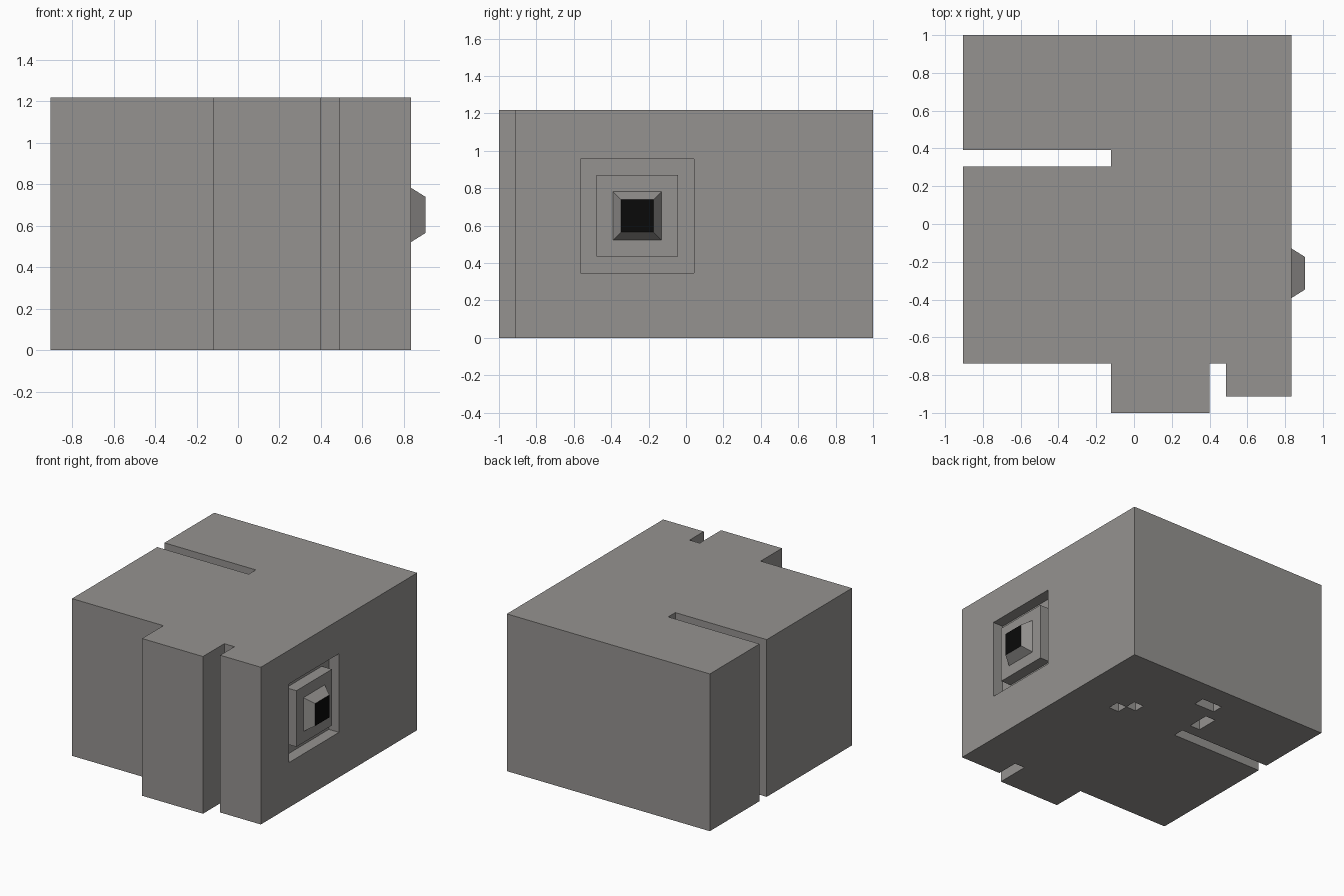
import bpy, bmesh

if "Cube" in bpy.data.objects:
    bpy.data.objects.remove(bpy.data.objects["Cube"])

U = 2 / 23                      # the model sits on a square grid, 23 units long
X0, Y0 = -10.4 * U, -11.5 * U   # grid origin (front left corner)


def material(name, rgb):
    m = bpy.data.materials.new(name)
    m.diffuse_color = (*rgb, 1)
    m.use_nodes = True
    m.node_tree.nodes["Principled BSDF"].inputs["Base Color"].default_value = m.diffuse_color
    return m


GREY = material("warm_grey", (0.30, 0.29, 0.28))
BLACK = material("black", (0.003, 0.003, 0.003))


def to_world(p):
    return (X0 + p[0] * U, Y0 + p[1] * U, p[2] * U)


def loft(name, bottom, top, mats=(GREY,)):
    """Solid between two matching loops given in grid units."""
    bm = bmesh.new()
    lo = [bm.verts.new(to_world(p)) for p in bottom]
    hi = [bm.verts.new(to_world(p)) for p in top]
    n = len(lo)
    bm.faces.new(lo)
    cap = bm.faces.new(hi)
    cap.material_index = len(mats) - 1
    for i in range(n):
        j = (i + 1) % n
        bm.faces.new((lo[i], lo[j], hi[j], hi[i]))
    bmesh.ops.recalc_face_normals(bm, faces=bm.faces)
    mesh = bpy.data.meshes.new(name)
    bm.to_mesh(mesh)
    bm.free()
    for m in mats:
        mesh.materials.append(m)
    ob = bpy.data.objects.new(name, mesh)
    bpy.context.collection.objects.link(ob)
    return ob


def side_square(x, y0, y1, z0, z1):
    return [(x, y0, z0), (x, y1, z0), (x, y1, z1), (x, y0, z1)]


def box(name, x0, x1, y0, y1, z0, z1):
    return loft(name, side_square(x0, y0, y1, z0, z1),
                side_square(x1, y0, y1, z0, z1))


def cut(target, cutter):
    mod = target.modifiers.new("cut", 'BOOLEAN')
    mod.operation = 'DIFFERENCE'
    mod.solver = 'EXACT'
    mod.object = cutter
    bpy.context.view_layer.objects.active = target
    bpy.ops.object.modifier_apply(modifier=mod.name)
    bpy.data.objects.remove(cutter)


# Main body: footprint with the side slot and front notches
outline = [(0, 3), (9, 3), (9, 0), (15, 0), (15, 3), (16, 3), (16, 1), (20, 1),
           (20, 23), (0, 23), (0, 16), (9, 16), (9, 15), (0, 15)]
body = loft("body", [(x, y, 0) for x, y in outline],
            [(x, y, 14) for x, y in outline])

# Square recess on the right side
cut(body, box("recess_cutter", 19, 20.5, 5, 12, 4, 11))

# Small pits in the underside
for x0, x1, y0, y1 in [(15, 16, 15, 16), (14, 15, 16, 17),
                       (9, 11, 20, 21), (8, 9, 17, 19)]:
    cut(body, box("pit_cutter", x0, x1, y0, y1, -0.5, 1))

# Block standing in the recess, flush with the side
box("socket_block", 19, 20, 6, 11, 5, 10)

# Tapered knob with a black face
loft("knob", side_square(20, 7, 10, 6, 9),
     side_square(20.8, 7.5, 9.5, 6.5, 8.5), (GREY, BLACK))
